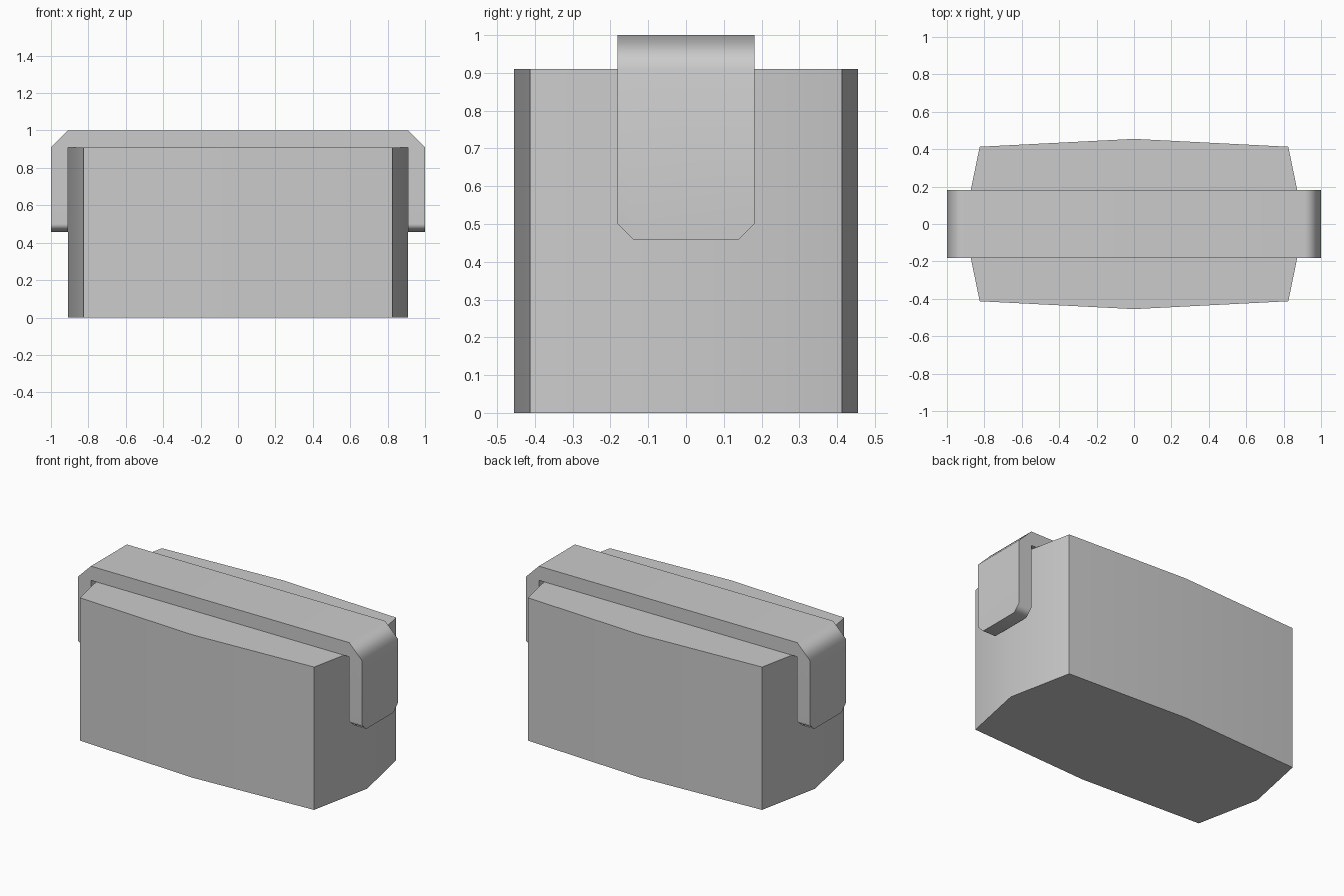
import bpy, bmesh, math

cube = bpy.data.objects.get("Cube")
if cube:
    bpy.data.objects.remove(cube, do_unlink=True)

grey = bpy.data.materials.new("plain grey")
grey.use_nodes = True
grey.diffuse_color = (0.6, 0.6, 0.6, 1)
grey.node_tree.nodes["Principled BSDF"].inputs["Base Color"].default_value = (0.6, 0.6, 0.6, 1)


def extrude_profile(name, points, direction, bevel_rule=None, bevel=0):
    """Extrude a closed profile, optionally chamfering the edges picked by a rule."""
    bm = bmesh.new()
    face = bm.faces.new([bm.verts.new(p) for p in points])
    moved = bmesh.ops.extrude_face_region(bm, geom=[face])["geom"]
    bmesh.ops.translate(bm, vec=direction,
                        verts=[v for v in moved if isinstance(v, bmesh.types.BMVert)])
    bmesh.ops.recalc_face_normals(bm, faces=bm.faces)
    if bevel_rule:
        bmesh.ops.bevel(bm, geom=[e for e in bm.edges if bevel_rule(e)], offset=bevel,
                        segments=1, affect='EDGES')
    mesh = bpy.data.meshes.new(name)
    bm.to_mesh(mesh)
    bm.free()
    mesh.materials.append(grey)
    obj = bpy.data.objects.new(name, mesh)
    bpy.context.collection.objects.link(obj)
    bpy.ops.object.select_all(action='DESELECT')
    obj.select_set(True)
    bpy.context.view_layer.objects.active = obj
    bpy.ops.object.shade_smooth_by_angle(angle=math.radians(50))
    soften = obj.modifiers.new("Weighted normals", 'WEIGHTED_NORMAL')
    soften.keep_sharp = True
    return obj


# Body: eight-sided block with slightly bowed sides
half = [(0.91, 0), (0.825, 0.413), (0, 0.455), (-0.825, 0.413)]
outline = half + [(-x, -y) for x, y in half]
extrude_profile("body", [(x, y, 0) for x, y in outline], (0, 0, 0.91))

# Strap: band over the top with an arm hanging down at each end
inner, outer, top, low, width = 0.91, 1.0, 1.0, 0.457, 0.362
right = [(inner, inner), (inner, low), (outer, low), (outer, inner), (inner, top)]
profile = right + [(-x, z) for x, z in reversed(right)]


def is_arm_corner(edge):
    a, b = (v.co for v in edge.verts)
    return abs(a.z - low) < 0.001 and abs(b.z - low) < 0.001 and abs(a.y - b.y) < 0.001


extrude_profile("strap", [(x, -width / 2, z) for x, z in profile], (0, width, 0),
                is_arm_corner, 0.044)
